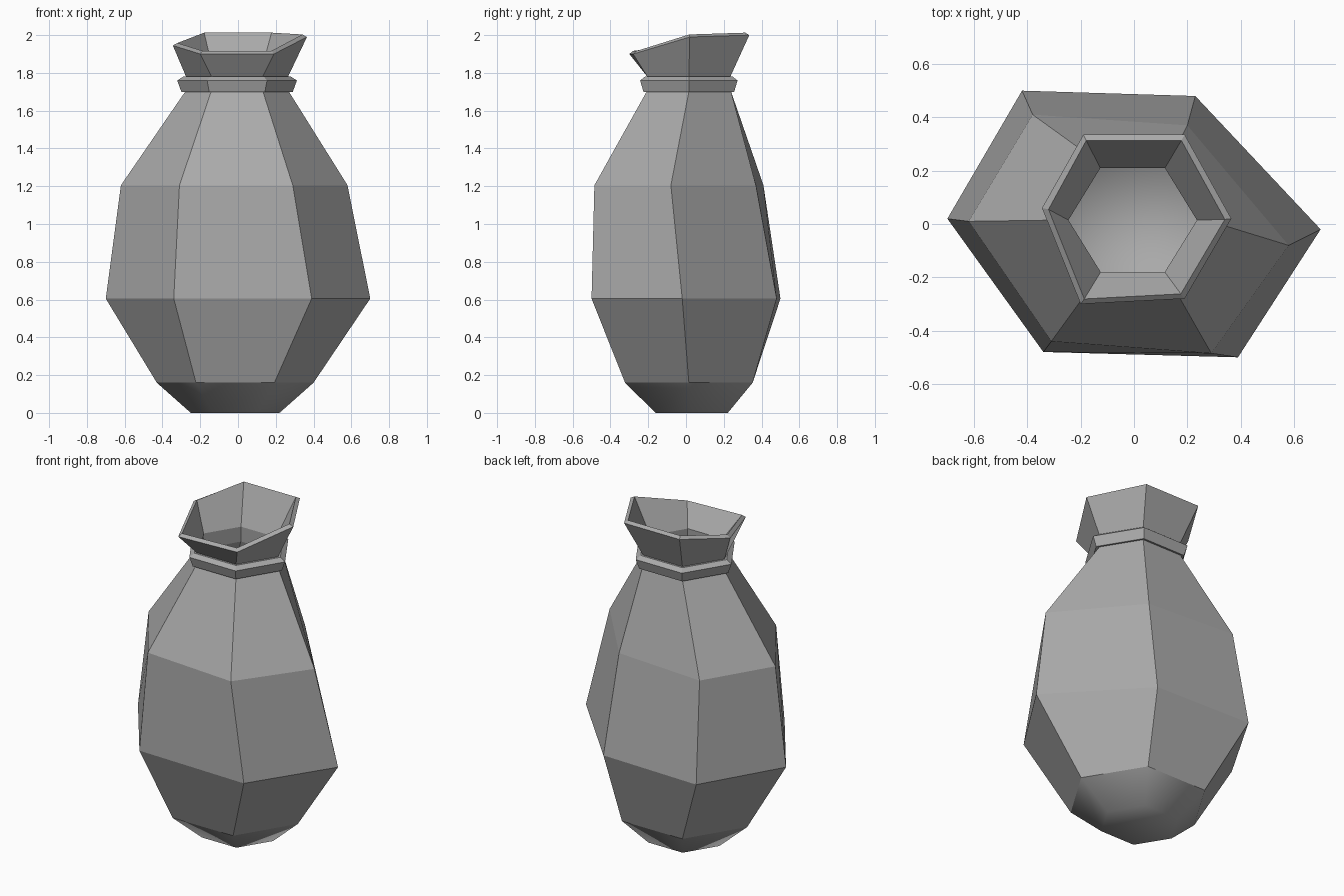
import bpy
import bmesh
from math import cos, sin, pi
from mathutils import Vector

cube = bpy.data.objects.get("Cube")
if cube:
    bpy.data.objects.remove(cube, do_unlink=True)

# One plain grey for everything
grey = bpy.data.materials.new("grey cloth")
grey.use_nodes = True
colour = (0.4, 0.4, 0.4, 1)
grey.diffuse_color = colour
grey.node_tree.nodes["Principled BSDF"].inputs["Base Color"].default_value = colour


def hexagon(radius, z, cx=-0.005, cy=0.015):
    """Slightly squashed six-sided ring, first corner on +x."""
    return [Vector((cx + radius * cos(k * pi / 3),
                    cy + 0.94 * radius * sin(k * pi / 3), z)) for k in range(6)]


def uneven(corners, z):
    """Hand-placed ring of six corners at one height."""
    return [Vector((x, y, z)) for x, y in corners]


def loft(name, rings, floor=False, closed=False, smooth_rows=0):
    """Skin a stack of rings, optionally with a floor or as a closed loop."""
    bm = bmesh.new()
    rows = [[bm.verts.new(p) for p in ring] for ring in rings]
    pairs = list(zip(rows, rows[1:]))
    if closed:
        pairs.append((rows[-1], rows[0]))
    for i, (low, high) in enumerate(pairs):
        for k in range(6):
            n = (k + 1) % 6
            face = bm.faces.new((low[k], low[n], high[n], high[k]))
            face.smooth = i < smooth_rows
    if floor:
        bm.faces.new(list(reversed(rows[0]))).smooth = smooth_rows > 0
    mesh = bpy.data.meshes.new(name)
    bm.to_mesh(mesh)
    bm.free()
    mesh.materials.append(grey)
    obj = bpy.data.objects.new(name, mesh)
    bpy.context.collection.objects.link(obj)
    return obj


# Sack: soft base, lumpy belly, tied neck and tilted flared mouth
belly = uneven([(0.70, -0.02), (0.23, 0.48), (-0.42, 0.50),
                (-0.70, 0.02), (-0.34, -0.48), (0.39, -0.50)], 0.605)
shoulder = uneven([(0.58, -0.08), (0.20, 0.37), (-0.38, 0.41),
                   (-0.62, 0.01), (-0.31, -0.44), (0.29, -0.485)], 1.205)
mouth = uneven([(0.365, 0.02), (0.19, 0.335), (-0.19, 0.335),
                (-0.345, 0.06), (-0.20, -0.30), (0.19, -0.28)], 2.0)
for corner, drop in zip(mouth, (0.01, 0, 0, 0.055, 0.1, 0.1)):
    corner.z -= drop

sack = loft("sack", [hexagon(0.235, 0, -0.015, 0.03),
                     hexagon(0.415, 0.16, -0.015),
                     belly, shoulder,
                     hexagon(0.275, 1.70), hexagon(0.27, 1.78), mouth],
            floor=True, smooth_rows=1)
shell = sack.modifiers.new("cloth thickness", "SOLIDIFY")
shell.thickness = 0.025
shell.offset = -1
shell.use_even_offset = True

# Tie band around the neck
loft("neck_band", [hexagon(0.265, 1.705), hexagon(0.295, 1.70),
                   hexagon(0.317, 1.76), hexagon(0.285, 1.78),
                   hexagon(0.262, 1.78)], closed=True)
